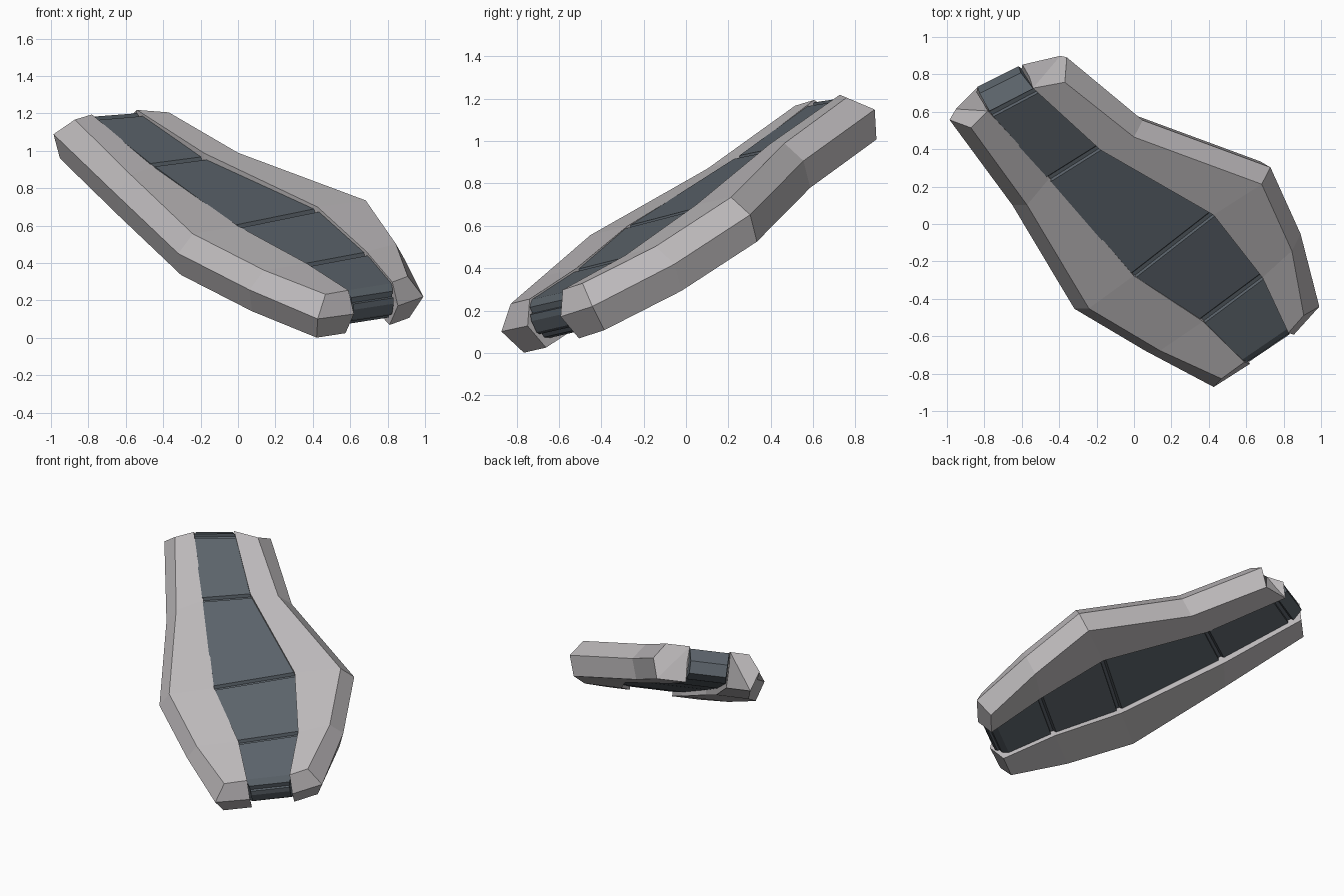
import bpy, bmesh
from mathutils import Vector, Matrix

cube = bpy.data.objects.get("Cube")
if cube:
    bpy.data.objects.remove(cube, do_unlink=True)

# Tilted frame: along the body, across it, and out of its top
ORIGIN = Vector((0.22, -0.12, 0.645))
across = Vector((0.80, 0.583, 0.143)).normalized()
out = Vector((0.166, -0.41, 0.897))
out = (out - across * out.dot(across)).normalized()
along = out.cross(across)


def place(a, b, c):
    return ORIGIN + along * a + across * b + out * c


def material(name, colour):
    m = bpy.data.materials.new(name)
    m.use_nodes = True
    m.diffuse_color = (*colour, 1)
    m.node_tree.nodes["Principled BSDF"].inputs["Base Color"].default_value = (*colour, 1)
    return m


light_grey = material("light grey", (0.50, 0.48, 0.49))
slate = material("dark slate", (0.105, 0.125, 0.145))


def loft(name, rings, mat):
    """Skin matching rings and close both ends."""
    bm = bmesh.new()
    loops = [[bm.verts.new(place(*p)) for p in ring] for ring in rings]
    n = len(loops[0])
    for r0, r1 in zip(loops, loops[1:]):
        for i in range(n):
            j = (i + 1) % n
            bm.faces.new((r0[i], r0[j], r1[j], r1[i]))
    bm.faces.new(loops[0])
    bm.faces.new(loops[-1])
    bmesh.ops.recalc_face_normals(bm, faces=bm.faces)
    mesh = bpy.data.meshes.new(name)
    bm.to_mesh(mesh)
    bm.free()
    mesh.materials.append(mat)
    ob = bpy.data.objects.new(name, mesh)
    bpy.context.collection.objects.link(ob)
    return ob


# Side plates: (inner along, inner across, outer along, outer across, top)
LEFT = [(-0.82, 0.165, -0.79, 0.29, -0.025), (-0.465, 0.25, -0.44, 0.465, -0.025),
        (0.02, 0.27, 0.0, 0.577, 0.008), (0.735, 0.03, 0.68, 0.214, 0.028),
        (1.273, -0.033, 1.19, 0.12, 0.042)]
RIGHT = [(-0.81, -0.12, -0.81, -0.273, -0.033), (-0.47, -0.15, -0.46, -0.43, -0.03),
         (0.0, -0.275, 0.0, -0.575, -0.008), (0.76, -0.285, 0.71, -0.472, -0.01),
         (1.318, -0.30, 1.297, -0.429, 0.036)]


def side_plate(name, stations, side):
    rings = []
    for k, (ai, bi, ao, bo, top) in enumerate(stations):
        end = -1 if k == 0 else (1 if k == len(stations) - 1 else 0)
        # Tiers bulge at mid height, outward and past both ends
        tiers = [(0, 0), (0.078, 0.105), (0.035, 0.24)]
        outer = [(ao + end * g * 0.8, bo + side * g, top - d) for g, d in tiers]
        inner = [(ai + end * g, bi, top - d) for g, d in reversed(tiers)]
        rings.append(outer + inner)
    # Turn end caps into two facets by splitting each closing polygon
    ob = loft(name, rings, light_grey)
    bm = bmesh.new()
    bm.from_mesh(ob.data)
    for f in [f for f in bm.faces if len(f.verts) == 6]:
        v = list(f.verts)
        bmesh.utils.face_split(f, v[1], v[4])
    bm.normal_update()
    bm.to_mesh(ob.data)
    bm.free()


side_plate("left_side_plate", LEFT, 1)
side_plate("right_side_plate", RIGHT, -1)

# Central core: edges follow the plates, with a stepped groove at each joint
DROP = 0.012


def core_ring(k, shift, dip=0.0, under=0.0, inset=-0.006):
    l, r = LEFT[k], RIGHT[k]
    # Slide along the neighbouring panel so edges stay straight
    m = min(k + 1, len(LEFT) - 1) if shift > 0 else max(k - 1, 0)
    pts = []
    for s, n, side in ((l, LEFT[m], 1), (r, RIGHT[m], -1)):
        t = 0 if m == k else abs(shift) / abs(n[0] - s[0])
        b = s[1] + (n[1] - s[1]) * t - side * inset
        top = (l[4] + r[4]) / 2
        pts.append((s[0] + shift, b, top - DROP - dip))
        pts.append((s[0] + shift, b, top - 0.215 + under))
    return [pts[0], pts[1], pts[3], pts[2]]


rings = [core_ring(0, -0.055, 0.085, 0.06, 0.012),
         core_ring(0, -0.045, 0.055, 0.045, 0.012),
         core_ring(0, -0.03, 0.055, 0.045, 0.012),
         core_ring(0, -0.025, 0.025, 0.02, 0.008),
         core_ring(0, 0.015)]
for k in (1, 2, 3):
    rings += [core_ring(k, -0.018), core_ring(k, -0.013, 0.02, 0.02),
              core_ring(k, 0.008, 0.02, 0.02), core_ring(k, 0.02)]
rings += [core_ring(4, -0.05), core_ring(4, -0.045, 0.02, 0.02),
          core_ring(4, -0.02, 0.02, 0.02), core_ring(4, -0.01, 0.0, 0.0, 0.004),
          core_ring(4, 0.07, 0.08, 0.04, 0.012)]
loft("segmented_core", rings, slate)
